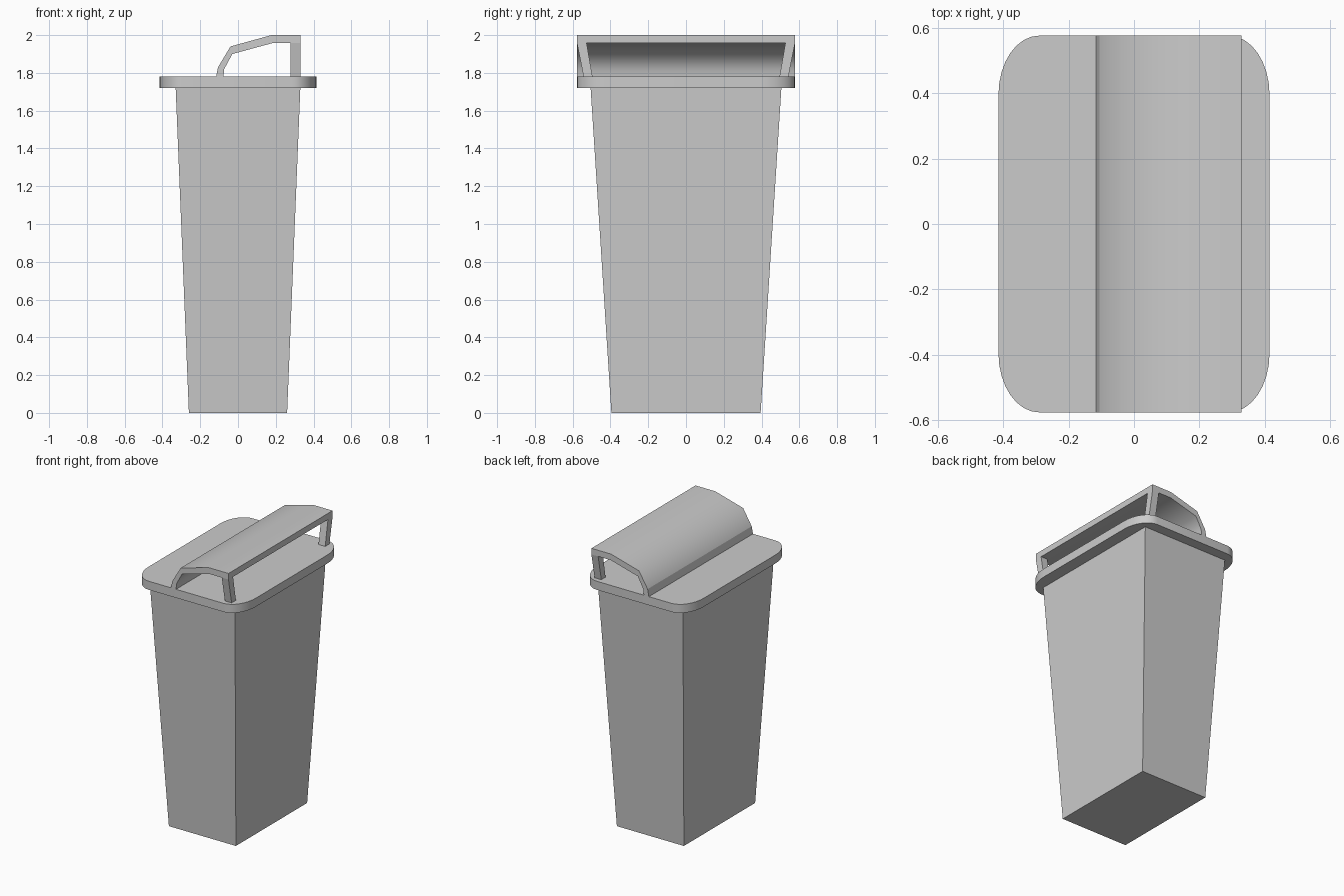
import bpy, bmesh
from math import cos, sin, pi, radians

cube = bpy.data.objects.get("Cube")
if cube:
    bpy.data.objects.remove(cube, do_unlink=True)

grey = bpy.data.materials.new("light grey plastic")
grey.use_nodes = True
colour = (0.6, 0.6, 0.6, 1)
grey.diffuse_color = colour
grey.node_tree.nodes["Principled BSDF"].inputs["Base Color"].default_value = colour


def loft(name, start, end, smooth_angle=None):
    """Solid between two matching loops of points."""
    bm = bmesh.new()
    a = [bm.verts.new(p) for p in start]
    b = [bm.verts.new(p) for p in end]
    bm.faces.new(a)
    bm.faces.new(b)
    n = len(a)
    for i in range(n):
        j = (i + 1) % n
        bm.faces.new((a[i], a[j], b[j], b[i]))
    bmesh.ops.recalc_face_normals(bm, faces=bm.faces)
    mesh = bpy.data.meshes.new(name)
    bm.to_mesh(mesh)
    bm.free()
    mesh.materials.append(grey)
    obj = bpy.data.objects.new(name, mesh)
    bpy.context.collection.objects.link(obj)
    if smooth_angle:
        bpy.ops.object.select_all(action='DESELECT')
        obj.select_set(True)
        bpy.context.view_layer.objects.active = obj
        bpy.ops.object.shade_smooth_by_angle(angle=radians(smooth_angle))
    return obj


def rectangle(x0, x1, y0, y1, z):
    return [(x0, y0, z), (x1, y0, z), (x1, y1, z), (x0, y1, z)]


def rounded(hx, hy, rx, ry, z, steps=8):
    """Rectangle with elliptical corners."""
    points = []
    for q, (sx, sy) in enumerate(((1, 1), (-1, 1), (-1, -1), (1, -1))):
        for k in range(steps + 1):
            t = (q + k / steps) * pi / 2
            points.append((sx * (hx - rx) + rx * cos(t),
                           sy * (hy - ry) + ry * sin(t), z))
    return points


LID_BOTTOM, LID_TOP, HALF_DEPTH = 1.72, 1.78, 0.577

# Tapered bin body
loft("bin_body", rectangle(-0.26, 0.26, -0.395, 0.395, 0),
     rectangle(-0.33, 0.33, -0.505, 0.505, LID_BOTTOM))

# Lid slab with rounded corners
loft("lid_plate", rounded(0.415, HALF_DEPTH, 0.125, 0.18, LID_BOTTOM),
     rounded(0.415, HALF_DEPTH, 0.125, 0.18, LID_TOP), 40)

# Curved hood, a bent sheet along the whole lid
outer = [(-0.116, LID_TOP), (-0.106, 1.83), (-0.04, 1.94), (0.177, 2.0), (0.33, 2.0)]
inner = [(0.33, 1.957), (0.18, 1.957), (-0.03, 1.9), (-0.073, 1.82), (-0.077, LID_TOP)]
profile = outer + inner
hood = loft("lid_hood", [(x, -HALF_DEPTH, z) for x, z in profile],
            [(x, HALF_DEPTH, z) for x, z in profile], 55)
# Keep the lowest outer strip of the hood flat
for face in hood.data.polygons:
    if face.center.x < -0.1 and abs(face.normal.y) < 0.5:
        face.use_smooth = False

# Slanted posts holding the open edge of the hood
for side, s in (("front", -1), ("back", 1)):
    loft(side + "_hood_post",
         rectangle(0.278, 0.33, s * 0.495, s * 0.542, LID_TOP),
         rectangle(0.278, 0.33, s * 0.526, s * HALF_DEPTH, 1.957))
